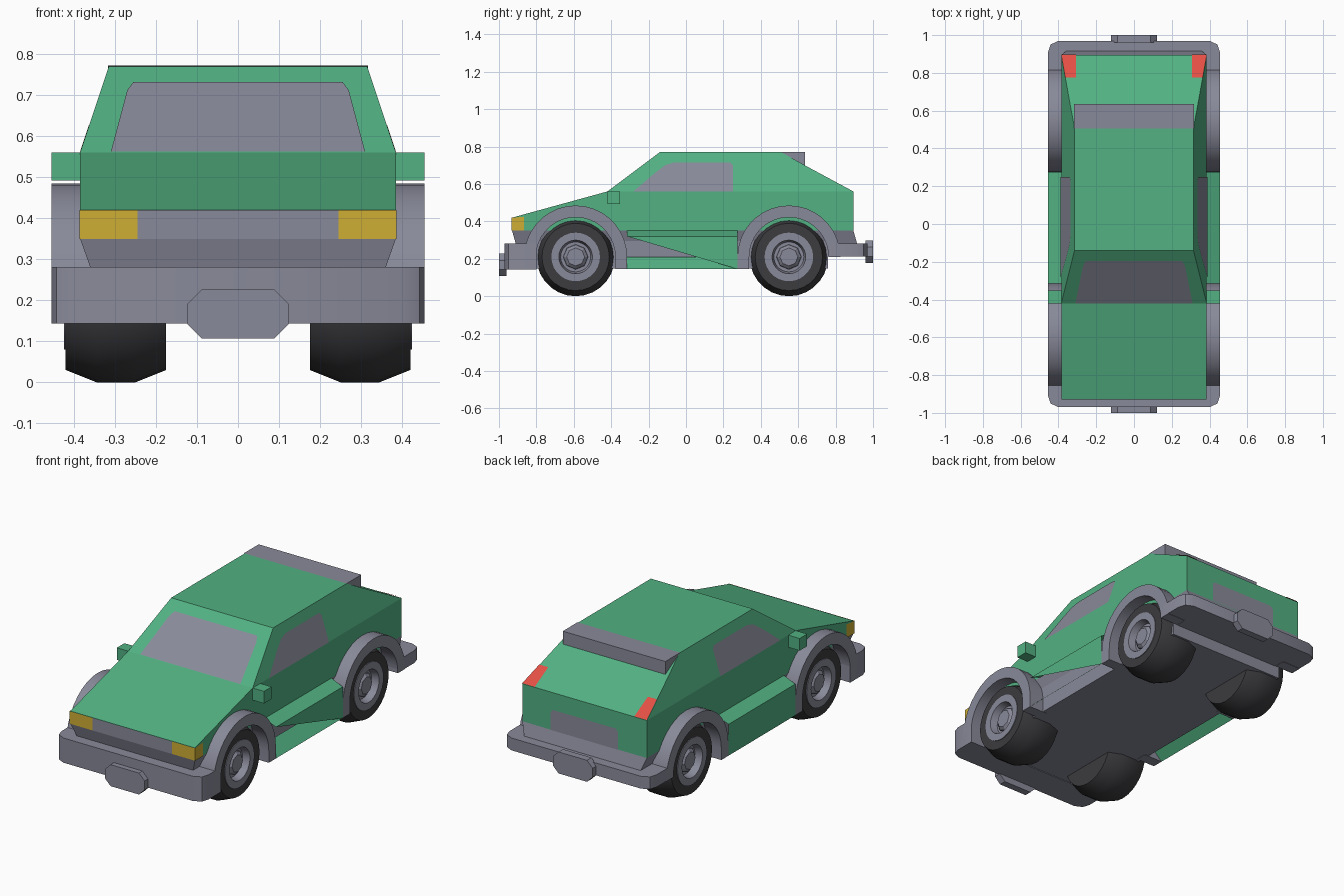
import bpy, bmesh, math
from mathutils import Vector

if "Cube" in bpy.data.objects:
    bpy.data.objects.remove(bpy.data.objects["Cube"])


def material(name, rgb):
    m = bpy.data.materials.new(name)
    m.diffuse_color = (*rgb, 1)
    m.use_nodes = True
    m.node_tree.nodes["Principled BSDF"].inputs["Base Color"].default_value = m.diffuse_color
    return m


GREEN = material("green_paint", (0.085, 0.44, 0.225))
GREY = material("grey_trim", (0.25, 0.255, 0.32))
BLACK = material("black_rubber", (0.045, 0.045, 0.05))
YELLOW = material("yellow_lamp", (0.62, 0.42, 0.035))
RED = material("red_lamp", (0.78, 0.08, 0.06))


def make(name, verts, faces, mat, smooth=None, recalc=True):
    me = bpy.data.meshes.new(name)
    me.from_pydata([tuple(v) for v in verts], [], faces)
    if recalc:
        bm = bmesh.new()
        bm.from_mesh(me)
        bmesh.ops.recalc_face_normals(bm, faces=bm.faces)
        bm.to_mesh(me)
        bm.free()
    me.materials.append(mat)
    if smooth:
        me.polygons.foreach_set("use_smooth", [True] * len(me.polygons))
        me.set_sharp_from_angle(angle=math.radians(smooth))
    ob = bpy.data.objects.new(name, me)
    bpy.context.collection.objects.link(ob)
    return ob


def loft(name, ring_a, ring_b, mat, skip=(), smooth=None):
    """Solid between two matching outlines; skip drops hidden side faces."""
    n = len(ring_a)
    faces = [(i, (i + 1) % n, (i + 1) % n + n, i + n) for i in range(n) if i not in skip]
    faces += [tuple(range(n)), tuple(range(2 * n - 1, n - 1, -1))]
    return make(name, list(ring_a) + list(ring_b), faces, mat, smooth)


def box(name, x, y, z, mat):
    r = [(x[0], y[0]), (x[1], y[0]), (x[1], y[1]), (x[0], y[1])]
    return loft(name, [(a, b, z[0]) for a, b in r], [(a, b, z[1]) for a, b in r], mat)


def panel(name, pts, mat, outward):
    """Painted detail: a thin sheet just above the surface."""
    p = [Vector(q) for q in pts]
    n = (p[1] - p[0]).cross(p[2] - p[0]).normalized()
    if n.dot(Vector(outward)) < 0:
        n.negate()
        p.reverse()
    make(name, [q + n * 0.003 for q in p], [tuple(range(len(p)))], mat, recalc=False)


def cabin_x(z):
    return 0.385 - max(0, z - 0.56) / 0.21 * 0.07


def side_profile(name, pts, mat, skip=(), width=cabin_x):
    loft(name, [(-width(z), y, z) for y, z in pts], [(width(z), y, z) for y, z in pts], mat, skip)


# painted body: lower hull and tapered cabin
side_profile("lower_body", [(-0.93, 0.35), (-0.93, 0.42), (-0.42, 0.56), (0.895, 0.56), (0.895, 0.35)], GREEN, skip=(2, 4))
side_profile("cabin", [(-0.42, 0.56), (-0.14, 0.77), (0.51, 0.77), (0.635, 0.70), (0.895, 0.56)], GREEN, skip=(4,))
side_profile("roof_spoiler", [(0.505, 0.772), (0.635, 0.772), (0.635, 0.70)], GREY, width=lambda z: 0.317)

# grey underbody and floor pan
top = [(-0.385, -0.93, 0.35), (0.385, -0.93, 0.35), (0.385, 0.895, 0.35), (-0.385, 0.895, 0.35)]
low = [(-0.36, -0.91, 0.28), (0.36, -0.91, 0.28), (0.36, 0.915, 0.28), (-0.36, 0.915, 0.28)]
loft("underbody", low, top, GREY)
box("floor_pan", (-0.365, 0.365), (-0.85, 0.76), (0.147, 0.30), GREY)


# bumpers with cut corners, and number plate blocks
def bumper(name, s, inner, z0, z1):
    half = [(0.455, inner), (0.455, 0.91), (0.442, 0.95), (0.40, 0.97)]
    out = [(x, s * y) for x, y in half] + [(-x, s * y) for x, y in reversed(half)]
    loft(name, [(x, y, z0) for x, y in out], [(x, y, z1) for x, y in out], GREY, smooth=35)


def plate_block(name, s, zc):
    out = [(0.123, 0.025), (0.088, 0.06), (-0.088, 0.06), (-0.123, 0.025),
           (-0.123, -0.025), (-0.088, -0.06), (0.088, -0.06), (0.123, -0.025)]
    loft(name, [(x, s * 0.96, zc + z) for x, z in out], [(x, s * 1.0, zc + z) for x, z in out], GREY)


bumper("front_bumper", -1, 0.80, 0.143, 0.281)
bumper("rear_bumper", 1, 0.76, 0.212, 0.281)
plate_block("front_plate_block", -1, 0.167)
plate_block("rear_plate_block", 1, 0.238)


# wheels, lathed around the x axis
def lathe(name, prof, side, yc, mat, seg=28, smooth=30):
    verts = [(side * x, yc + r * math.cos(2 * math.pi * k / seg), 0.21 + r * math.sin(2 * math.pi * k / seg))
             for x, r in prof for k in range(seg)]
    faces = [(i * seg + k, i * seg + (k + 1) % seg, (i + 1) * seg + (k + 1) % seg, (i + 1) * seg + k)
             for i in range(len(prof) - 1) for k in range(seg)]
    last = (len(prof) - 1) * seg
    faces += [tuple(range(seg)), tuple(range(last, last + seg))]
    make(name, verts, faces, mat, smooth)


# wheel arch: round hoop with straight legs
def arch(name, side, yc, front_z, rear_z):
    ro, ri, seg = 0.275, 0.212, 18
    path = [(-ro, front_z, -ri, front_z)]
    for k in range(seg + 1):
        a = math.pi * (1 - k / seg)
        c, s = math.cos(a), math.sin(a)
        path.append((ro * c, 0.21 + ro * s, ri * c, 0.21 + ri * s))
    path.append((ro, rear_z, ri, rear_z))
    verts = []
    for yo, zo, yi, zi in path:
        verts += [(side * 0.455, yc + yo, zo), (side * 0.34, yc + yo, zo),
                  (side * 0.34, yc + yi, zi), (side * 0.455, yc + yi, zi)]
    n = len(path)
    faces = [(4 * i + j, 4 * i + (j + 1) % 4, 4 * i + 4 + (j + 1) % 4, 4 * i + 4 + j)
             for i in range(n - 1) for j in range(4)]
    faces += [(0, 1, 2, 3), tuple(range(4 * n - 4, 4 * n))]
    make(name, verts, faces, GREY, 30)


for side, tag in ((1, "right"), (-1, "left")):
    for yc, end in ((-0.59, "front"), (0.55, "rear")):
        nm = f"{end}_{tag}_"
        lathe(nm + "tyre", [(0.175, 0.18), (0.25, 0.21), (0.345, 0.21), (0.42, 0.18), (0.42, 0.128), (0.37, 0.12)],
              side, yc, BLACK)
        lathe(nm + "rim", [(0.36, 0.13), (0.424, 0.13), (0.424, 0.09), (0.385, 0.08)], side, yc, GREY)
        lathe(nm + "hub", [(0.37, 0.07), (0.395, 0.065), (0.41, 0.048)], side, yc, GREY, seg=8, smooth=None)
        arch(nm + "arch", side, yc, 0.145, 0.145 if end == "front" else 0.212)

    # side skirt; the right one is open below a diagonal
    sec = [(0.385, 0.35), (0.455, 0.32), (0.455, 0.145), (0.385, 0.21)]
    verts = [(side * x, y, z) for y in (-0.315, 0.275) for x, z in sec]
    outer = (1, 5, 6) if side > 0 else (1, 5, 6, 2)
    make(tag + "_skirt", verts, [(0, 4, 5, 1), outer, (2, 6, 7, 3)], GREEN)

    # mirror
    box(tag + "_mirror", sorted((side * 0.38, side * 0.455)), (-0.42, -0.353), (0.492, 0.56), GREEN)

    # side window
    win = [(-0.28, 0.56), (-0.17, 0.655), (-0.11, 0.70), (-0.06, 0.715), (0.235, 0.715), (0.25, 0.70), (0.25, 0.56)]
    panel(tag + "_window", [(side * cabin_x(z), y, z) for y, z in win], GREY, (side, 0, 0))

    # headlamp wraps round the corner
    panel(tag + "_headlamp_front", [(side * x, -0.93, z) for x, z in
          ((0.245, 0.35), (0.387, 0.35), (0.387, 0.42), (0.245, 0.42))], YELLOW, (0, -1, 0))
    panel(tag + "_headlamp_side", [(side * 0.385, y, z) for y, z in
          ((-0.932, 0.35), (-0.865, 0.35), (-0.865, 0.425), (-0.932, 0.42))], YELLOW, (side, 0, 0))

    # tail lamp on the hatch slope
    zt = 0.56 + 0.12 * 0.14 / 0.26
    panel(tag + "_tail_lamp", [(side * 0.308, 0.895, 0.56), (side * 0.385, 0.895, 0.56),
          (side * cabin_x(zt), 0.775, zt), (side * 0.308, 0.775, zt)], RED, (0, 0, 1))

# windscreen, grille and rear panel
scr = [(0.31, 0.56), (0.27, 0.71), (0.255, 0.73)]
scr += [(-x, z) for x, z in reversed(scr)]
panel("windscreen", [(x, -0.42 + (z - 0.56) * 4 / 3, z) for x, z in scr], GREY, (0, -1, 1))
panel("grille", [(-0.245, -0.93, 0.35), (0.245, -0.93, 0.35), (0.245, -0.93, 0.42), (-0.245, -0.93, 0.42)], GREY, (0, -1, 0))
rear = [(0.208, 0.35), (0.208, 0.45), (0.195, 0.465), (-0.195, 0.465), (-0.208, 0.45), (-0.208, 0.35)]
panel("rear_panel", [(x, 0.895, z) for x, z in rear], GREY, (0, 1, 0))
